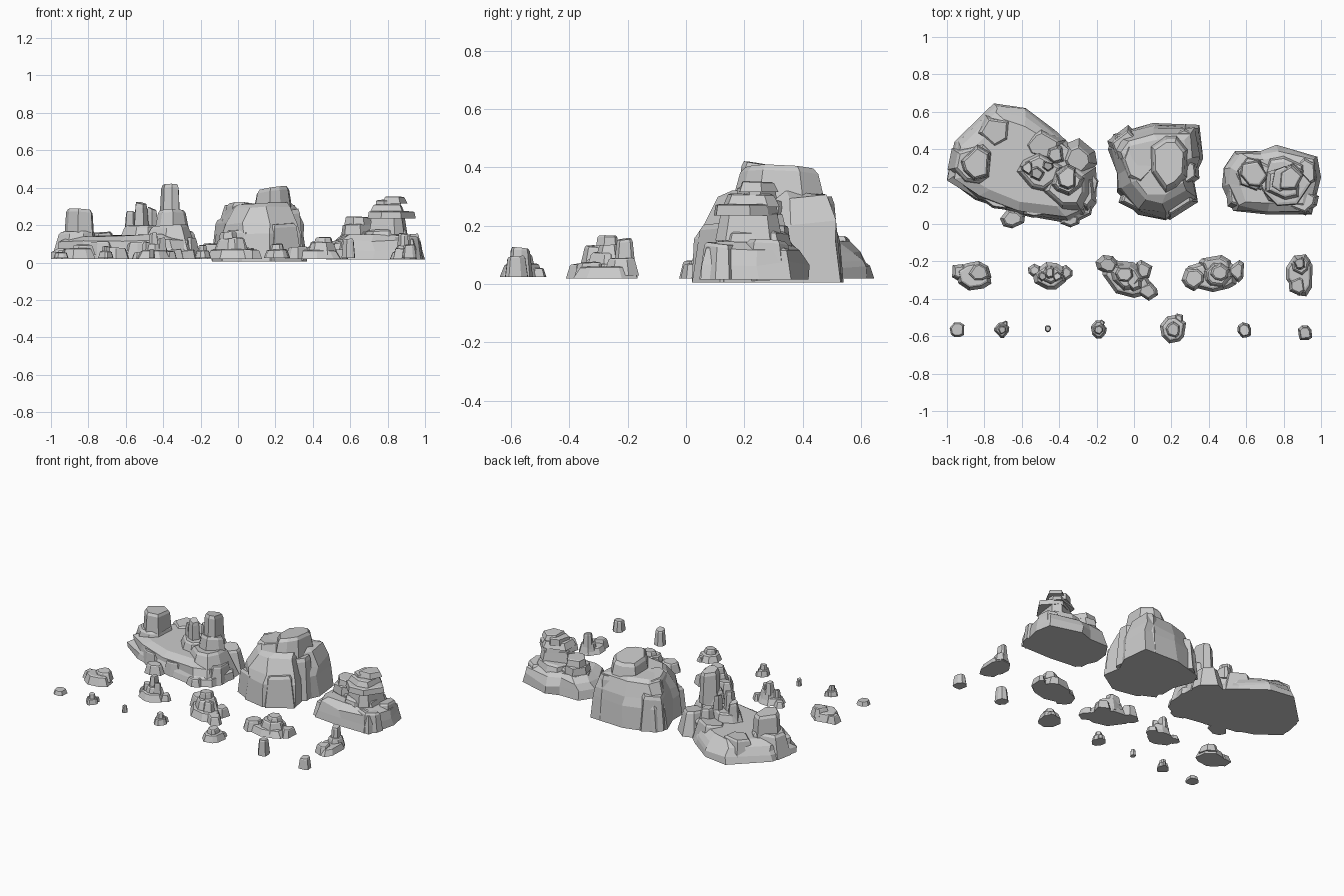
import bpy, bmesh, random
from math import cos, sin, radians, tau

random.seed(7)


def loft(bm, rings):
    """Skin a stack of equal-sized point rings and cap both ends."""
    vs = [[bm.verts.new(p) for p in r] for r in rings]
    n = len(vs[0])
    for a, b in zip(vs, vs[1:]):
        for i in range(n):
            j = (i + 1) % n
            bm.faces.new((a[i], a[j], b[j], b[i]))
    bm.faces.new(vs[0][::-1])
    bm.faces.new(vs[-1])


def chunk(bm, x, y, rx, ry, z0, z1, top, n=7, rot=0):
    """Faceted boulder or column: steep sides, chamfered rim, tilted top."""
    c, s = cos(radians(rot)), sin(radians(rot))
    h = z1 - z0
    tx, ty = random.uniform(-.06, .06), random.uniform(-.06, .06)
    base = []
    for i in range(n):
        a = tau * (i + 0.5 + random.uniform(-.35, .35)) / n
        k = random.uniform(.92, 1.1)
        u, v = rx * k * cos(a), ry * k * sin(a)
        base.append((u * c - v * s, u * s + v * c, tx * cos(a) + ty * sin(a)))
    rings = []
    for t, f, tilt in ((0, 1, 0), (.90, top, 1), (.99, top * .86, .9)):
        rings.append([(x + p[0] * f, y + p[1] * f, z0 + h * (t + p[2] * tilt))
                      for p in base])
    loft(bm, rings)


def body(bm, outline, cx, cy, levels):
    """Main mass: traced footprint shrinking toward a centre with height."""
    rings = []
    for i, (z, f) in enumerate(levels):
        jit = .012 if i else 0
        rings.append([(cx + (px - cx) * f + random.uniform(-jit, jit),
                       cy + (py - cy) * f + random.uniform(-jit, jit),
                       z + random.uniform(-jit, jit) * .7) for px, py in outline])
    loft(bm, rings)


def rock(name, chunks, main=None):
    bm = bmesh.new()
    if main:
        body(bm, *main)
    for c in chunks:
        chunk(bm, *c)
    bmesh.ops.recalc_face_normals(bm, faces=bm.faces)
    me = bpy.data.meshes.new(name)
    bm.to_mesh(me)
    bm.free()
    bpy.context.collection.objects.link(bpy.data.objects.new(name, me))


# Wide rock mass with towers
rock("towered_mesa", [
    (-.85, .32, .14, .14, .02, .17, .74),
    (-.84, .32, .085, .10, .10, .285, .86, 6),
    (-.74, .50, .11, .11, .04, .16, .72, 5),
    (-.36, .20, .17, .18, .02, .20, .60, 8),
    (-.355, .23, .10, .10, .10, .28, .70),
    (-.355, .25, .068, .07, .20, .415, .85, 6),
    (-.26, .17, .07, .13, .02, .13, .65, 6),
    (-.30, .34, .10, .11, .02, .17, .65),
    (-.49, .42, .13, .10, .02, .16, .70),
    (-.50, .28, .13, .12, .10, .20, .75),
    (-.52, .27, .05, .05, .10, .32, .68, 6),
    (-.57, .30, .04, .05, .10, .27, .70, 6),
    (-.46, .31, .04, .04, .10, .29, .70, 5),
    (-.42, .37, .06, .06, .10, .22, .70, 6)],
    ([(-1, .24), (-.85, .13), (-.61, .05), (-.33, 0), (-.23, .05), (-.19, .23),
      (-.27, .36), (-.42, .5), (-.58, .62), (-.75, .645), (-.96, .44)],
     -.6, .31, [(.02, 1), (.06, .97), (.075, .93), (.115, .88), (.145, .72)]))
rock("mesa_foot_stones", [
    (-.65, .03, .07, .05, .02, .08, .75, 7),
    (-.53, .07, .08, .04, .02, .11, .75, 6),
    (-.74, .12, .09, .04, .02, .11, .8, 6, -20),
    (-.34, .02, .06, .04, .02, .07, .75, 6)])

# Tall domed butte: cap, shoulders and buttresses
rock("domed_butte", [
    (.19, .33, .135, .185, .18, .40, .72, 8),
    (.04, .34, .14, .17, .10, .315, .72, 7),
    (.26, .44, .10, .10, .005, .30, .72, 6),
    (-.04, .41, .10, .11, .01, .24, .78, 6),
    (.03, .15, .11, .10, .005, .18, .86, 6),
    (.21, .14, .13, .12, .005, .21, .78, 6),
    (.27, .29, .08, .11, .01, .28, .76, 6)],
    ([(-.14, .4), (-.09, .27), (-.09, .17), (.02, .05), (.17, .02), (.34, .13),
      (.32, .24), (.37, .35), (.35, .53), (.1, .54), (-.11, .48)],
     .14, .34, [(.005, 1), (.15, .94), (.21, .88), (.30, .72), (.315, .60)]))

# Balanced slab stack on a low base
rock("stacked_butte", [
    (.90, .13, .09, .08, .015, .14, .80, 6),
    (.92, .28, .07, .10, .015, .15, .75, 6),
    (.57, .17, .09, .10, .015, .11, .75, 6),
    (.80, .23, .16, .15, .08, .18, .80, 7),
    (.81, .22, .125, .12, .15, .25, .85, 6),
    (.82, .20, .12, .11, .235, .275, .95, 7, 20),
    (.81, .22, .11, .10, .265, .31, .80, 6),
    (.80, .24, .07, .07, .29, .335, .95, 6),
    (.83, .24, .085, .065, .315, .352, .80, 5, 30),
    (.64, .27, .11, .10, .06, .16, .85, 7),
    (.635, .27, .085, .09, .15, .205, .92, 6, 15),
    (.64, .27, .075, .08, .20, .245, .88, 6, 40)],
    ([(.48, .3), (.47, .2), (.53, .07), (.72, .05), (.95, .05), (1, .25),
      (.98, .36), (.77, .42), (.68, .39), (.54, .39)],
     .76, .23, [(.015, 1), (.07, .96), (.12, .86), (.145, .70)]))

# Middle row of outcrops
rock("flat_outcrop", [
    (-.86, -.275, .105, .075, .02, .075, .78, 8),
    (-.83, -.26, .07, .055, .04, .095, .75, 7),
    (-.93, -.255, .05, .045, .02, .065, .7, 6)])
rock("spire_outcrop", [
    (-.45, -.28, .10, .07, .02, .065, .75, 8),
    (-.53, -.25, .04, .035, .02, .055, .7, 6),
    (-.36, -.26, .035, .045, .02, .06, .7, 6),
    (-.44, -.27, .07, .06, .03, .10, .7, 7),
    (-.45, -.26, .035, .035, .08, .16, .7, 6),
    (-.41, -.28, .03, .03, .05, .13, .7, 6),
    (-.49, -.28, .03, .03, .04, .11, .7, 6)])
rock("ridge_outcrop", [
    (-.04, -.29, .15, .09, .02, .07, .82, 9, -30),
    (-.14, -.22, .065, .05, .02, .10, .7, 7, -20),
    (.07, -.36, .06, .05, .02, .07, .75, 6),
    (.05, -.25, .05, .055, .02, .08, .75, 6),
    (-.04, -.28, .10, .08, .04, .13, .72, 8, -30),
    (-.05, -.27, .055, .05, .10, .165, .80, 7),
    (.0, -.31, .05, .05, .06, .13, .7, 6)])
rock("wide_outcrop", [
    (.42, -.28, .15, .09, .02, .065, .8, 9),
    (.32, -.29, .065, .065, .02, .085, .75, 7),
    (.55, -.25, .05, .06, .02, .07, .75, 6),
    (.44, -.22, .09, .06, .02, .085, .75, 7),
    (.45, -.27, .085, .075, .04, .11, .75, 8),
    (.46, -.26, .06, .05, .08, .135, .75, 7)])
rock("pillar_outcrop", [
    (.89, -.27, .075, .115, .02, .06, .8, 8),
    (.875, -.33, .05, .055, .02, .075, .75, 6),
    (.89, -.22, .055, .06, .03, .09, .75, 7),
    (.885, -.21, .035, .037, .06, .155, .75, 7)])

# Front row of small stones
for i, (x, y, r, h) in enumerate([
        (-.945, -.565, .042, .03), (-.705, -.565, .04, .035), (-.46, -.56, .018, .045),
        (-.19, -.565, .044, .04), (.21, -.565, .073, .045), (.59, -.57, .04, .10),
        (.915, -.585, .041, .07)]):
    parts = [(x, y, r, r * 1.05, .025, .025 + h, .78, 8)]
    if i in (1, 3, 4):
        parts.append((x, y, r * .65, r * .65, .04, .045 + h * 1.2, .75, 7))
        parts.append((x + r * .4, y + r * .8, r * .4, r * .4, .025, .055, .7, 6))
    rock("small_stone_%d" % (i + 1), parts)
